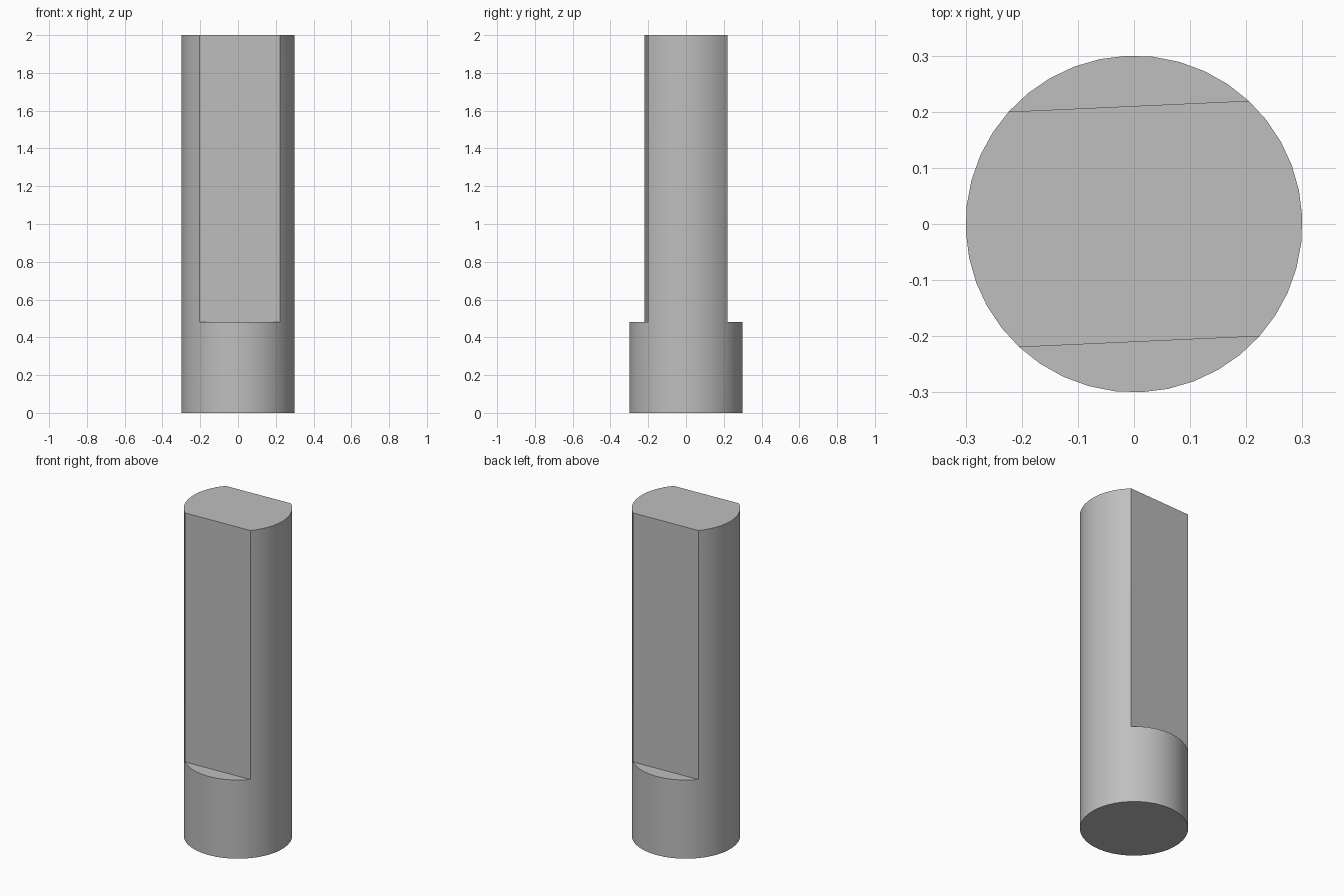
import bpy
import bmesh
import math

cube = bpy.data.objects.get("Cube")
if cube:
    bpy.data.objects.remove(cube, do_unlink=True)

RADIUS, HEIGHT, STEP = 0.3, 2.0, 0.48
HALF = math.acos(0.7)          # half the arc removed by each flat
TILT = math.radians(2.6)       # flats are turned slightly about the axis
SEGS = 10                      # segments in each quarter arc

metal = bpy.data.materials.new("grey metal")
metal.use_nodes = True
colour = (0.52, 0.52, 0.52, 1)
metal.diffuse_color = colour
metal.node_tree.nodes["Principled BSDF"].inputs["Base Color"].default_value = colour

# Ring angles: right side, back flat, left side, front flat
quarter = math.pi / 2
angles = []
for i in range(4):
    half = HALF if i % 2 else quarter - HALF
    start = TILT + i * quarter - half
    angles += [start + 2 * half * k / SEGS for k in range(SEGS)]
count = len(angles)

bm = bmesh.new()


def ring(z):
    return [bm.verts.new((RADIUS * math.cos(a), RADIUS * math.sin(a), z)) for a in angles]


def wall(low, high, indices):
    for i in indices:
        j = (i + 1) % count
        bm.faces.new((low[i], low[j], high[j], high[i]))


# Full round base
bottom, shoulder = ring(0), ring(STEP)
bm.faces.new(bottom[::-1])
wall(bottom, shoulder, range(count))

# Upper shaft: two round sides joined by two flats
top = ring(HEIGHT)
for s in (0, 2 * SEGS):
    wall(shoulder, top, range(s, s + SEGS))
    a, b = s + SEGS, (s + 2 * SEGS) % count
    bm.faces.new((shoulder[a], shoulder[b], top[b], top[a]))
    # Half-moon ledge under the flat
    bm.faces.new([shoulder[i % count] for i in range(a, a + SEGS + 1)])
bm.faces.new(top[:SEGS + 1] + top[2 * SEGS:3 * SEGS + 1])

# Drop the ring points that the flats cut away
bmesh.ops.delete(bm, geom=[v for v in bm.verts if not v.link_faces], context='VERTS')
bmesh.ops.recalc_face_normals(bm, faces=bm.faces)

mesh = bpy.data.meshes.new("flatted_shaft")
bm.to_mesh(mesh)
bm.free()
mesh.materials.append(metal)
shaft = bpy.data.objects.new("flatted_shaft", mesh)
bpy.context.collection.objects.link(shaft)

bpy.ops.object.select_all(action='DESELECT')
shaft.select_set(True)
bpy.context.view_layer.objects.active = shaft
bpy.ops.object.shade_smooth_by_angle(angle=math.radians(30))
